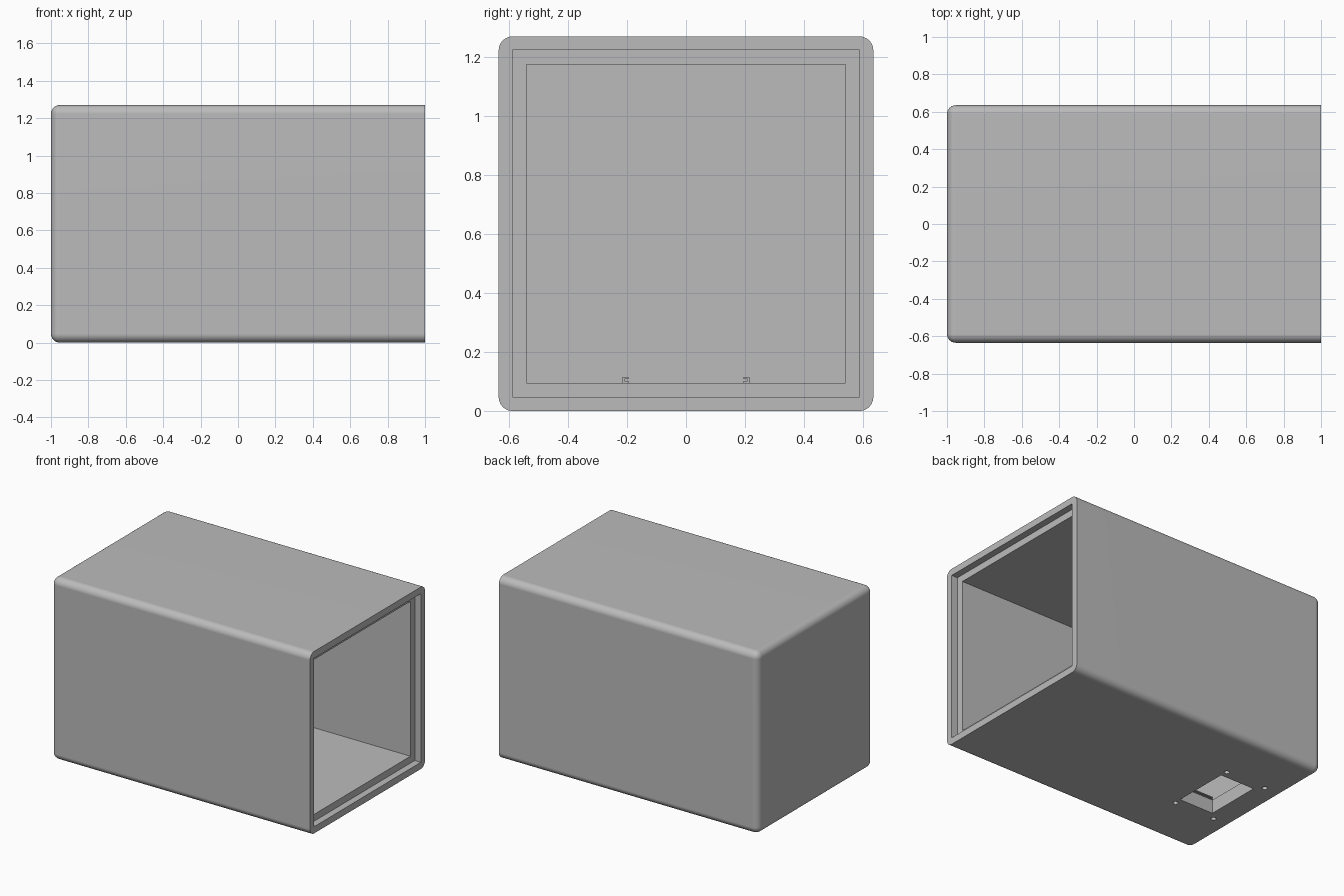
import bpy, bmesh, math
from mathutils import Matrix, Vector

if "Cube" in bpy.data.objects:
    bpy.data.objects.remove(bpy.data.objects["Cube"], do_unlink=True)

HALF = 0.635          # half of the square section
WALL = 0.095
STEP = 0.047          # rebate width, rebate depth and edge radius

grey = bpy.data.materials.new("plain grey")
grey.use_nodes = True
grey.diffuse_color = (0.5, 0.5, 0.5, 1)
grey.node_tree.nodes["Principled BSDF"].inputs["Base Color"].default_value = (0.5, 0.5, 0.5, 1)


def add_object(name, bm):
    bmesh.ops.recalc_face_normals(bm, faces=bm.faces)
    mesh = bpy.data.meshes.new(name)
    bm.to_mesh(mesh)
    bm.free()
    mesh.materials.append(grey)
    obj = bpy.data.objects.new(name, mesh)
    bpy.context.collection.objects.link(obj)
    return obj


def box_mesh(low, high):
    low, high = Vector(low), Vector(high)
    bm = bmesh.new()
    place = Matrix.Translation((low + high) / 2) @ Matrix.Diagonal((*(high - low), 1))
    bmesh.ops.create_cube(bm, size=1, matrix=place)
    return bm


def activate(obj):
    bpy.ops.object.select_all(action='DESELECT')
    obj.select_set(True)
    bpy.context.view_layer.objects.active = obj


def cut(obj, cutter):
    mod = obj.modifiers.new("cut", 'BOOLEAN')
    mod.operation = 'DIFFERENCE'
    mod.solver = 'EXACT'
    mod.object = cutter
    activate(obj)
    bpy.ops.object.modifier_apply(modifier=mod.name)
    bpy.data.objects.remove(cutter, do_unlink=True)


# Housing: rounded everywhere except around the open end
bm = box_mesh((-1, -HALF, 0), (1, HALF, 2 * HALF))
rounded = [e for e in bm.edges if any(v.co.x < 0 for v in e.verts)]
bmesh.ops.bevel(bm, geom=rounded, offset=STEP, segments=6, profile=0.5, affect='EDGES')
housing = add_object("housing", bm)

# Main cavity and the stepped rebate at its mouth
for name, start, inset in (("cavity_cutter", -1 + WALL, WALL), ("rebate_cutter", 1 - STEP, STEP)):
    side = HALF - inset
    cut(housing, add_object(name, box_mesh((start, -side, inset), (1.2, side, 2 * HALF - inset))))

# Rectangular opening through the floor
X0, X1 = -0.81, -0.545
cut(housing, add_object("floor_cutter", box_mesh((X0, -0.2, -0.1), (X1, 0.2, 0.2))))

# Four blind screw holes around the opening
for x in (-0.86, -0.55):
    for y in (-0.25, 0.25):
        bm = bmesh.new()
        bmesh.ops.create_cone(bm, cap_ends=True, segments=16, radius1=0.017, radius2=0.017,
                              depth=0.12, matrix=Matrix.Translation((x, y, 0)))
        cut(housing, add_object("screw_cutter", bm))

activate(housing)
bpy.ops.object.shade_smooth_by_angle(angle=math.radians(30))
weighted = housing.modifiers.new("weighted_normals", 'WEIGHTED_NORMAL')
weighted.keep_sharp = True

# Channel rails beside the opening, facing each other
T, W = 0.006, 0.02
profile = [(0, 0), (W, 0), (W, T), (T, T), (T, W - T), (W, W - T), (W, W), (0, W)]
for name, side in (("left_rail", 1), ("right_rail", -1)):
    bm = bmesh.new()
    face = bm.faces.new([bm.verts.new((X0, side * (0.215 - u), WALL + v)) for u, v in profile])
    grown = bmesh.ops.extrude_face_region(bm, geom=[face])["geom"]
    bmesh.ops.translate(bm, vec=(X1 - X0, 0, 0),
                        verts=[g for g in grown if isinstance(g, bmesh.types.BMVert)])
    add_object(name, bm)
